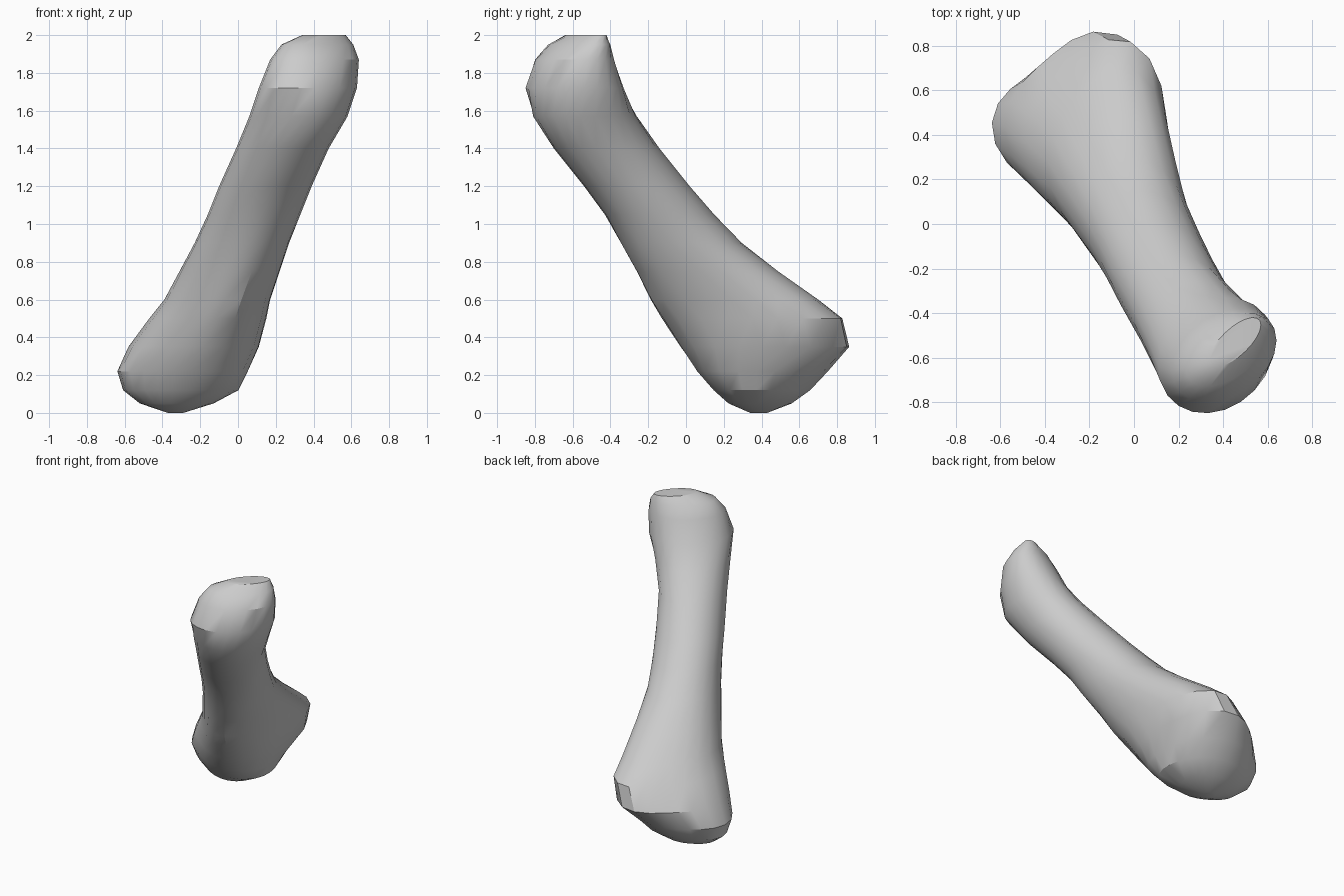
import bpy
import bmesh
from math import sin, cos, asin, pi

default_cube = bpy.data.objects.get("Cube")
if default_cube:
    bpy.data.objects.remove(default_cube, do_unlink=True)

SIDES = 22

# Level sections up the leaning bone:
# height, x from, x to, y from, y to, skew of the oval, bluntness of its +x side
SECTIONS = [
    # broad lower head
    (0, -.37, -.29, .34, .43, 0, 0),
    (.05, -.52, -.13, .23, .56, -.1, .2),
    (.12, -.61, 0, .16, .66, -.15, .25),
    (.22, -.64, .05, .08, .75, -.12, .3),
    (.35, -.58, .11, -.01, .85, -.03, .35),
    (.5, -.47, .15, -.11, .81, 0, .35),
    # shaft
    (.6, -.39, .17, -.17, .69, -.05, .3),
    (.75, -.31, .22, -.25, .49, -.12, .2),
    (.9, -.23, .27, -.34, .3, -.2, .1),
    (1.05, -.16, .33, -.43, .15, -.2, 0),
    (1.2, -.1, .39, -.54, .02, -.2, 0),
    (1.4, -.01, .48, -.7, -.14, -.2, 0),
    # narrow upper head
    (1.57, .06, .58, -.81, -.26, -.08, 0),
    (1.72, .11, .63, -.85, -.33, .2, 0),
    (1.87, .17, .64, -.8, -.38, .32, 0),
    (1.95, .23, .61, -.73, -.4, .5, 0),
    (2, .34, .57, -.64, -.42, .7, 0),
]


def make_material(name, colour):
    """One flat colour, shown in the viewport and in a render."""
    material = bpy.data.materials.new(name)
    material.use_nodes = True
    material.diffuse_color = colour
    shader = next(node for node in material.node_tree.nodes
                  if node.type == 'BSDF_PRINCIPLED')
    shader.inputs["Base Color"].default_value = colour
    shader.inputs["Roughness"].default_value = .7
    return material


def add_ring(bm, height, x_from, x_to, y_from, y_to, skew, bluntness):
    """A skewed egg shape that fills the given width and depth."""
    centre_x, radius_x = (x_from + x_to) / 2, (x_to - x_from) / 2
    centre_y, radius_y = (y_from + y_to) / 2, (y_to - y_from) / 2
    ring = []
    for step in range(SIDES):
        angle = 2 * pi * step / SIDES
        across = cos(angle)
        along = sin(angle + asin(skew))
        swell = 1 + bluntness * across * along * along
        ring.append(bm.verts.new((
            centre_x + radius_x * across * swell,
            centre_y + radius_y * along * swell,
            height)))
    return ring


def loft(name, sections, material):
    """Skin a row of rings and close both ends."""
    bm = bmesh.new()
    rings = [add_ring(bm, *section) for section in sections]
    for lower, upper in zip(rings, rings[1:]):
        for i in range(SIDES):
            j = (i + 1) % SIDES
            bm.faces.new((lower[i], lower[j], upper[j], upper[i]))
    bm.faces.new(reversed(rings[0]))
    bm.faces.new(rings[-1])
    bmesh.ops.recalc_face_normals(bm, faces=bm.faces)
    mesh = bpy.data.meshes.new(name)
    bm.to_mesh(mesh)
    bm.free()
    mesh.materials.append(material)
    obj = bpy.data.objects.new(name, mesh)
    bpy.context.collection.objects.link(obj)
    return obj


# The whole bone is one continuous body
bone = loft("bone", SECTIONS, make_material("light_grey", (.6, .6, .6, 1)))
bpy.ops.object.select_all(action='DESELECT')
bone.select_set(True)
bpy.context.view_layer.objects.active = bone
bpy.ops.object.shade_smooth_by_angle(angle=pi / 6)
